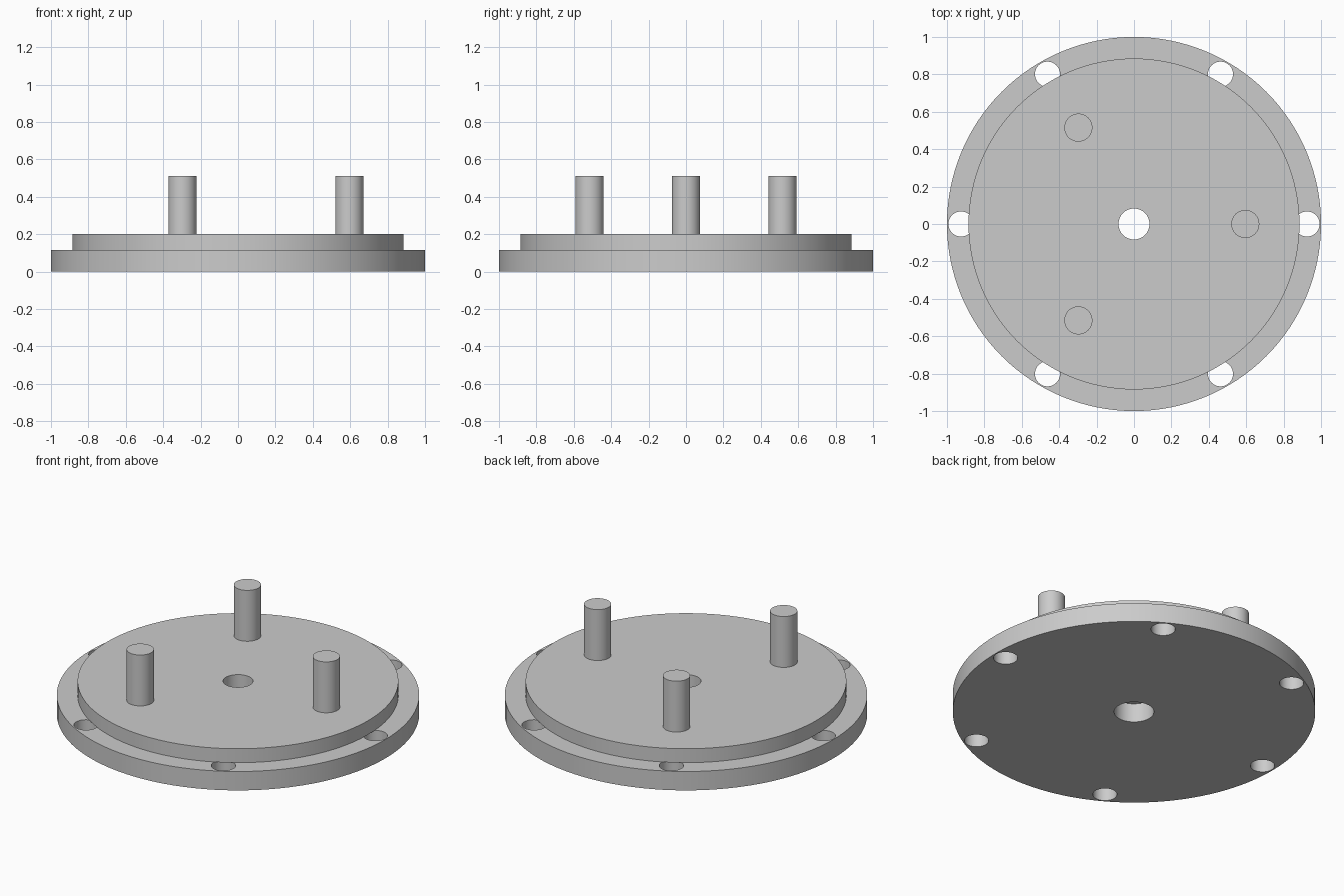
import bpy
import math

if "Cube" in bpy.data.objects:
    bpy.data.objects.remove(bpy.data.objects["Cube"])

BASE_TOP, DISC_TOP, PIN_TOP = 0.115, 0.2, 0.51


def cylinder(name, radius, z0, z1, x=0.0, y=0.0, sides=48):
    bpy.ops.mesh.primitive_cylinder_add(vertices=sides, radius=radius, depth=z1 - z0,
                                        location=(x, y, (z0 + z1) / 2))
    obj = bpy.context.object
    obj.name = name
    return obj


def ring_positions(count, radius):
    for i in range(count):
        a = 2 * math.pi * i / count
        yield radius * math.cos(a), radius * math.sin(a)


def drill(target, cutters):
    for cutter in cutters:
        mod = target.modifiers.new("hole", 'BOOLEAN')
        mod.operation = 'DIFFERENCE'
        mod.solver = 'EXACT'
        mod.object = cutter
        bpy.context.view_layer.objects.active = target
        bpy.ops.object.modifier_apply(modifier=mod.name)
        bpy.data.objects.remove(cutter)


def smooth(obj):
    bpy.ops.object.select_all(action='DESELECT')
    obj.select_set(True)
    bpy.context.view_layer.objects.active = obj
    bpy.ops.object.shade_smooth_by_angle(angle=math.radians(30))


# Base flange: wide centre bore and six bolt holes near the rim
flange = cylinder("base_flange", 1.0, 0, BASE_TOP, sides=128)
holes = [cylinder("bore_cutter", 0.11, -0.1, 0.3)]
holes += [cylinder("bolt_hole_cutter", 0.067, -0.1, 0.3, x, y)
          for x, y in ring_positions(6, 0.925)]
drill(flange, holes)
smooth(flange)

# Raised disc: narrower bore, covers the inner edge of the bolt holes
disc = cylinder("raised_disc", 0.885, BASE_TOP, DISC_TOP, sides=128)
drill(disc, [cylinder("bore_cutter", 0.083, -0.1, 0.3)])
smooth(disc)

# Three upright pins
for n, (x, y) in enumerate(ring_positions(3, 0.595), 1):
    smooth(cylinder(f"pin_{n}", 0.075, DISC_TOP, PIN_TOP, x, y))
